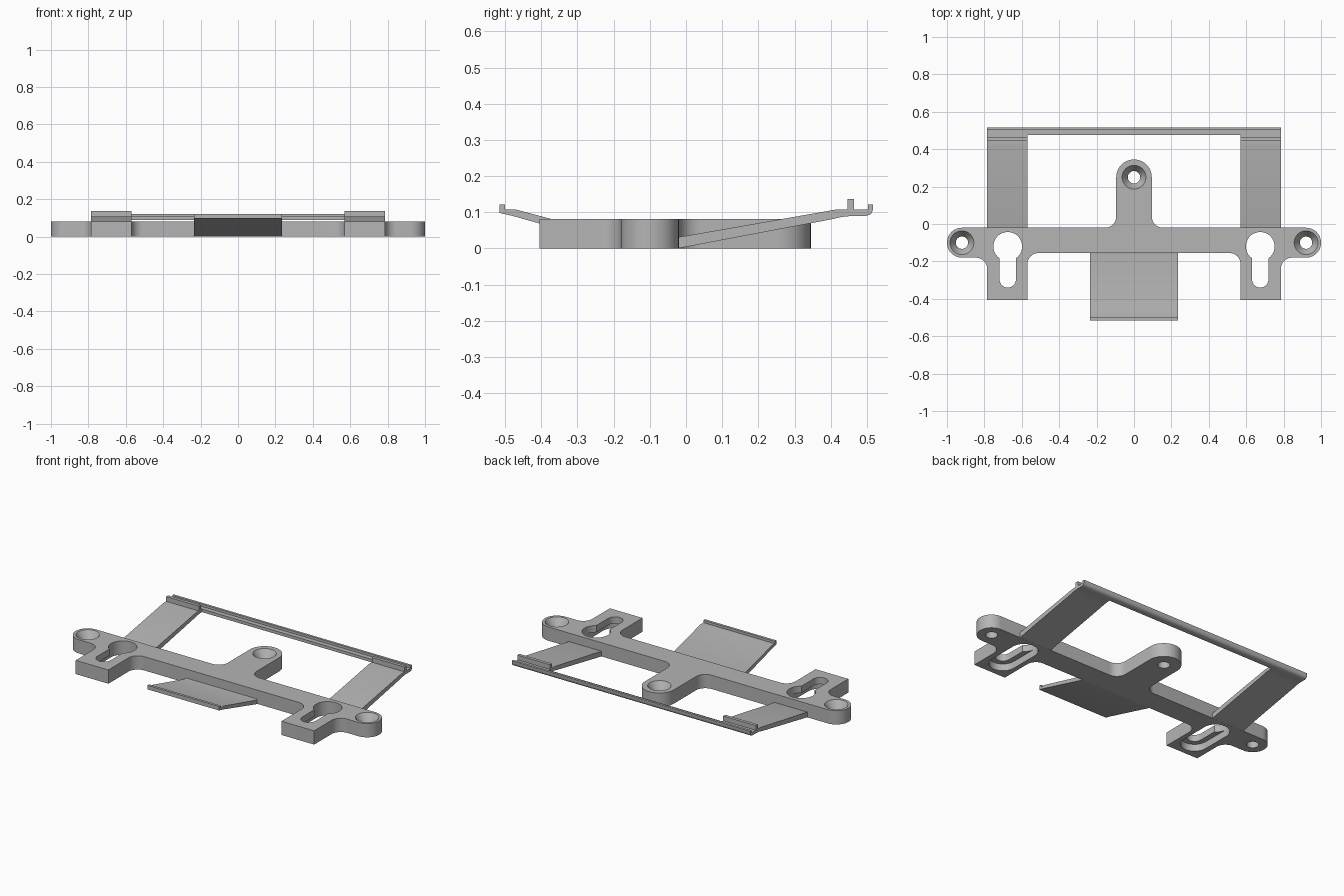
import bpy, bmesh, math
from mathutils import Vector

if "Cube" in bpy.data.objects:
    bpy.data.objects.remove(bpy.data.objects["Cube"])

grey = bpy.data.materials.new("matte grey")
grey.diffuse_color = (0.46, 0.46, 0.46, 1)
grey.use_nodes = True
grey.node_tree.nodes["Principled BSDF"].inputs["Base Color"].default_value = grey.diffuse_color


def prism(name, base, offset):
    """Closed polygon 'base' (3D points) extruded by 'offset'."""
    bm = bmesh.new()
    face = bm.faces.new([bm.verts.new(p) for p in base])
    ext = bmesh.ops.extrude_face_region(bm, geom=[face])
    moved = [g for g in ext["geom"] if isinstance(g, bmesh.types.BMVert)]
    bmesh.ops.translate(bm, verts=moved, vec=offset)
    bmesh.ops.recalc_face_normals(bm, faces=bm.faces)
    mesh = bpy.data.meshes.new(name)
    bm.to_mesh(mesh)
    bm.free()
    mesh.materials.append(grey)
    ob = bpy.data.objects.new(name, mesh)
    bpy.context.collection.objects.link(ob)
    return ob


def side_prism(name, profile, x0, x1):
    return prism(name, [(x0, y, z) for y, z in profile], (x1 - x0, 0, 0))


def fillet(corners, steps=10):
    """Round each (x, y, radius) corner of a closed polygon."""
    pts = []
    for i, (x, y, r) in enumerate(corners):
        p = Vector((x, y))
        if r == 0:
            pts.append(p)
            continue
        a = (Vector(corners[i - 1][:2]) - p).normalized()
        b = (Vector(corners[(i + 1) % len(corners)][:2]) - p).normalized()
        for k in range(steps + 1):
            t = math.pi / 2 * k / steps
            pts.append(p + a * r * (1 - math.sin(t)) + b * r * (1 - math.cos(t)))
    return pts


def smooth(ob):
    bpy.ops.object.select_all(action='DESELECT')
    ob.select_set(True)
    bpy.context.view_layer.objects.active = ob
    bpy.ops.object.shade_smooth_by_angle(angle=math.radians(30))


# Mounting plate: mirrored half outline with rounded corners
half = [(0.095, 0.345, 0.0945), (0.095, -0.02, 0.06), (1, -0.02, 0.0795),
        (1, -0.18, 0.0795), (0.785, -0.18, 0.06), (0.785, -0.405, 0),
        (0.57, -0.405, 0), (0.57, -0.155, 0.06)]
outline = fillet(half + [(-x, y, r) for x, y, r in reversed(half)])
plate = prism("mounting_plate", [(p.x, p.y, 0) for p in outline], (0, 0, 0.082))


def cut(cutter):
    mod = plate.modifiers.new("cut", 'BOOLEAN')
    mod.operation = 'DIFFERENCE'
    mod.solver = 'EXACT'
    mod.object = cutter
    bpy.context.view_layer.objects.active = plate
    bpy.ops.object.modifier_apply(modifier=mod.name)
    bpy.data.objects.remove(cutter)


def cone_cutter(x, y, r0, r1, z0, z1):
    bpy.ops.mesh.primitive_cone_add(vertices=40, radius1=r0, radius2=r1, depth=z1 - z0,
                                    location=(x, y, (z0 + z1) / 2))
    return bpy.context.object


def slot_cutter(x, y0, y1, r, z0, z1):
    pts = [(x + r * math.cos(a), y1 + r * math.sin(a), z0)
           for a in (math.pi * k / 16 for k in range(17))]
    pts += [(x - r * math.cos(a), y0 - r * math.sin(a), z0)
            for a in (math.pi * k / 16 for k in range(17))]
    return prism("slot_cutter", pts, (0, 0, z1 - z0))


# Countersunk screw holes
for x, y in ((-0.92, -0.1), (0.92, -0.1), (0, 0.25)):
    cut(cone_cutter(x, y, 0.033, 0.033, -0.02, 0.07))
    cut(cone_cutter(x, y, 0.0325, 0.064, 0.035, 0.0825))

# Keyhole slots with a wider recess underneath
for x in (-0.675, 0.675):
    cut(cone_cutter(x, -0.12, 0.077, 0.077, -0.02, 0.1))
    cut(slot_cutter(x, -0.296, -0.12, 0.044, -0.03, 0.11))
    cut(slot_cutter(x, -0.296, -0.12, 0.0765, -0.04, 0.042))
smooth(plate)

# Sloping side arms with end ridges
arm = [(-0.022, 0), (0.40, 0.08), (0.43, 0.087), (0.46, 0.09), (0.48, 0.09),
       (0.48, 0.108), (0.465, 0.108), (0.465, 0.136), (0.446, 0.136),
       (0.446, 0.108), (0.418, 0.108), (-0.022, 0.031)]
for side, x in (("left", -0.785), ("right", 0.57)):
    smooth(side_prism(side + "_arm", arm, x, x + 0.215))

# Back rail with a raised lip and rounded lower edge
rail = [(0.475, 0.09), (0.498, 0.09), (0.508, 0.093), (0.514, 0.099), (0.517, 0.108),
        (0.517, 0.122), (0.503, 0.122), (0.503, 0.108), (0.475, 0.108)]
smooth(side_prism("back_rail", rail, -0.785, 0.785))

# Sloping front tab with a raised lip
tab = [(-0.15, 0), (-0.16, 0), (-0.48, 0.09), (-0.515, 0.098), (-0.515, 0.122),
       (-0.50, 0.122), (-0.50, 0.108), (-0.472, 0.108), (-0.165, 0.026),
       (-0.15, 0.03)]
smooth(side_prism("front_tab", tab, -0.235, 0.235))
